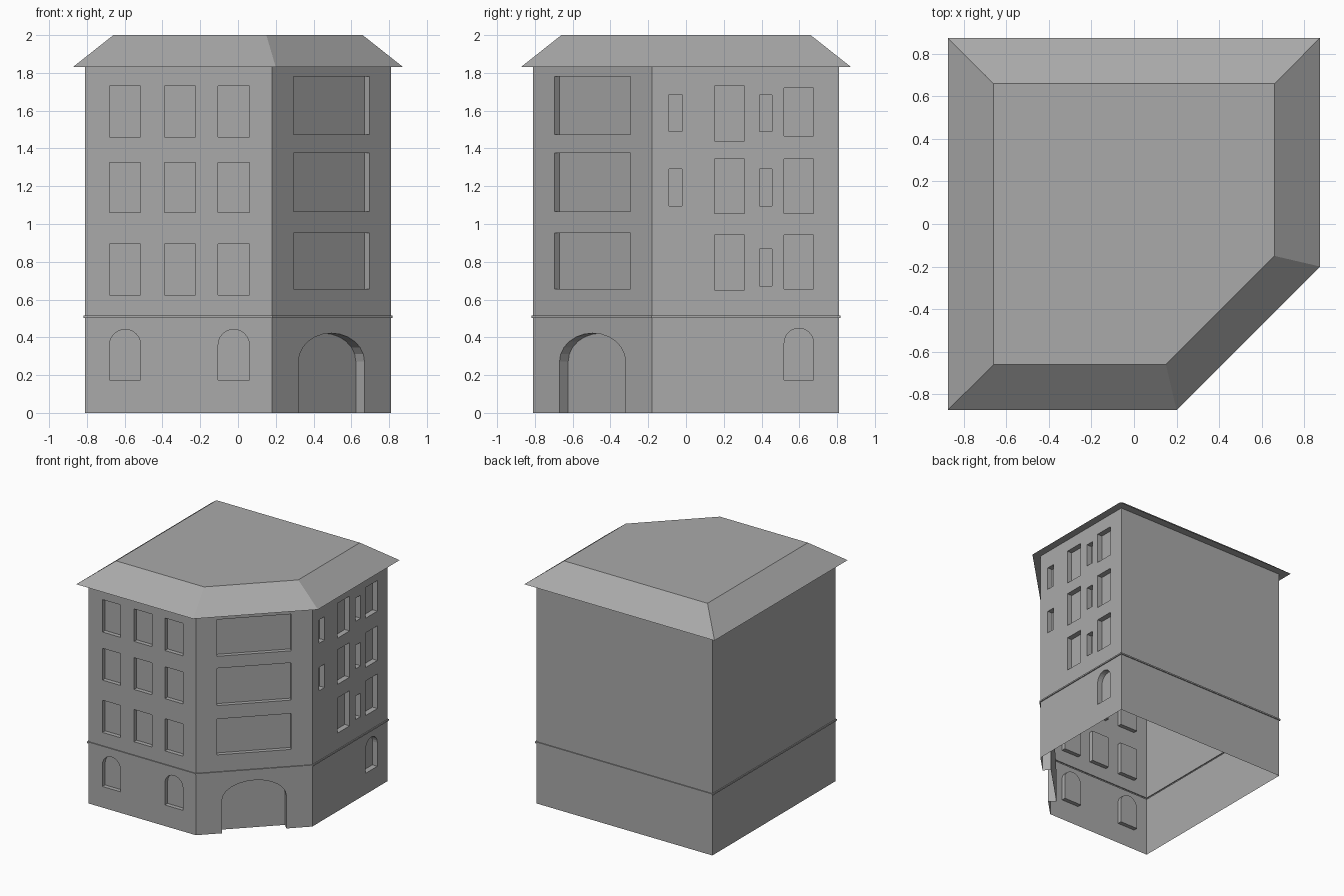
import bpy, bmesh, math
from mathutils import Vector

cube = bpy.data.objects.get("Cube")
if cube:
    bpy.data.objects.remove(cube, do_unlink=True)

grey = bpy.data.materials.new("plain_grey")
grey.use_nodes = True
GREY = (0.4, 0.4, 0.4, 1)
grey.diffuse_color = GREY
grey.node_tree.nodes["Principled BSDF"].inputs["Base Color"].default_value = GREY


def add_object(name, bm):
    bmesh.ops.recalc_face_normals(bm, faces=bm.faces[:])
    mesh = bpy.data.meshes.new(name)
    bm.to_mesh(mesh)
    bm.free()
    mesh.materials.append(grey)
    obj = bpy.data.objects.new(name, mesh)
    bpy.context.scene.collection.objects.link(obj)
    return obj


def loft(bm, rings):
    """Closed solid through a stack of rings of points."""
    rows = [[bm.verts.new(p) for p in ring] for ring in rings]
    for low, high in zip(rows, rows[1:]):
        for i in range(len(low)):
            j = (i + 1) % len(low)
            bm.faces.new((low[i], low[j], high[j], high[i]))
    bm.faces.new(rows[0][::-1])
    bm.faces.new(rows[-1])


def footprint(half, cut, z):
    """Square plan with its front left corner cut off."""
    plan = [(-half, -half), (cut, -half), (half, -cut), (half, half), (-half, half)]
    return [(x, y, z) for x, y in plan]


# Walls with the thin string course stepping out above the ground floor
WALL, CUT, OUT = 0.81, 0.18, 0.008
bm = bmesh.new()
levels = [(0, 0), (0.503, 0), (0.503, OUT), (0.515, OUT), (0.515, 0), (1.83, 0)]
loft(bm, [footprint(WALL + d, CUT + 0.414 * d, z) for z, d in levels])
walls = add_object("walls", bm)

# Recess cutters, placed by wall: origin, direction along it, outward normal
s = math.sqrt(0.5)
FRONT = (Vector((0, -WALL, 0)), Vector((1, 0, 0)), Vector((0, -1, 0)))
SIDE = (Vector((WALL, 0, 0)), Vector((0, 1, 0)), Vector((1, 0, 0)))
CORNER = (Vector((0.495, -0.495, 0)), Vector((s, s, 0)), Vector((s, -s, 0)))
cut_bm = bmesh.new()


def recess(wall, left, right, bottom, top, depth, rise=0):
    """Rectangular opening, or an arched one when rise is given."""
    origin, along, normal = wall
    outline = [(left, bottom), (right, bottom)]
    if rise:
        mid, half = (left + right) / 2, (right - left) / 2
        steps = 12
        for i in range(steps + 1):
            a = math.pi * i / steps
            outline.append((mid + half * math.cos(a), top - rise + rise * math.sin(a)))
    else:
        outline += [(right, top), (left, top)]
    loft(cut_bm, [[origin + along * u + Vector((0, 0, z)) + normal * n
                   for u, z in outline] for n in (-depth, 0.04)])


# Front windows
for x in (-0.68, -0.39, -0.105):
    for low, high in ((0.625, 0.893), (1.06, 1.325), (1.46, 1.73)):
        recess(FRONT, x, x + 0.165, low, high, 0.035)
for x in (-0.68, -0.105):
    recess(FRONT, x, x + 0.165, 0.175, 0.442, 0.035, 0.083)

# Corner windows and the arched doorway
for low, high in ((0.655, 0.953), (1.065, 1.375), (1.475, 1.78)):
    recess(CORNER, -0.283, 0.283, low, high, 0.035)
recess(CORNER, -0.247, 0.247, -0.05, 0.422, 0.065, 0.15)

# Side windows
for low, high in ((0.65, 0.943), (1.055, 1.343), (1.44, 1.73)):
    recess(SIDE, 0.15, 0.31, low, high, 0.045)
for low, high in ((0.655, 0.943), (1.055, 1.343), (1.465, 1.72)):
    recess(SIDE, 0.52, 0.675, low, high, 0.045)
for low, high in ((0.672, 0.868), (1.095, 1.29), (1.49, 1.682)):
    recess(SIDE, 0.39, 0.455, low, high, 0.045)
for low, high in ((1.095, 1.29), (1.49, 1.685)):
    recess(SIDE, -0.09, -0.02, low, high, 0.045)
recess(SIDE, 0.52, 0.675, 0.175, 0.448, 0.045, 0.078)

# Cut the recesses, then open the shell at the bottom and under the roof
cutter = add_object("recess_cutter", cut_bm)
mod = walls.modifiers.new("recesses", "BOOLEAN")
mod.operation, mod.solver, mod.object = "DIFFERENCE", "EXACT", cutter
graph = bpy.context.evaluated_depsgraph_get()
bm = bmesh.new()
bm.from_mesh(walls.evaluated_get(graph).to_mesh())
caps = [f for f in bm.faces
        if all(v.co.z < 0.001 for v in f.verts) or all(v.co.z > 1.829 for v in f.verts)]
bmesh.ops.delete(bm, geom=caps, context="FACES")
walls.modifiers.clear()
bm.to_mesh(walls.data)
bm.free()
bpy.data.objects.remove(cutter, do_unlink=True)

# Hipped roof with a flat top and overhanging eaves
bm = bmesh.new()
loft(bm, [footprint(0.875, 0.2, 1.83), footprint(0.66, 0.15, 2)])
add_object("roof", bm)
